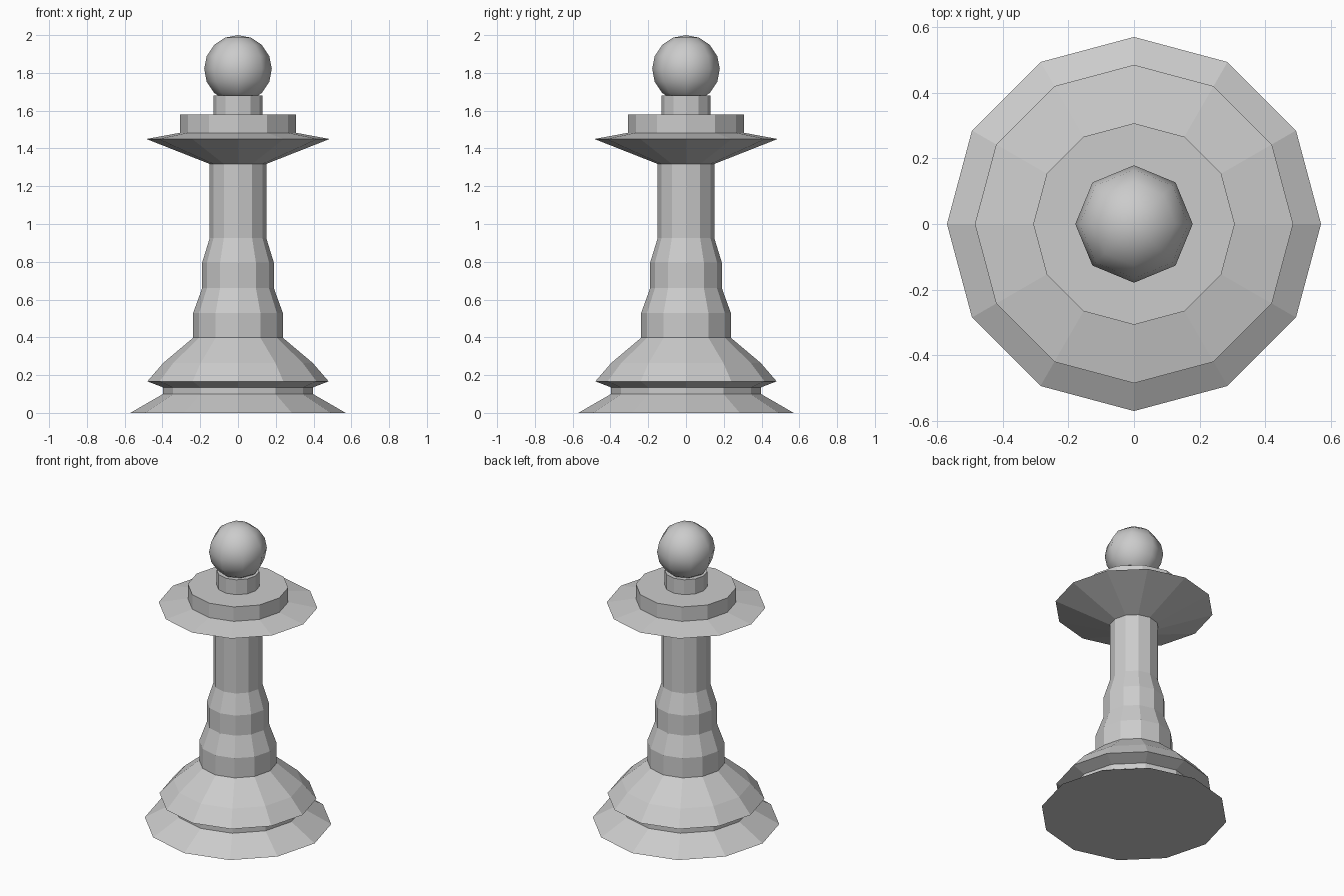
import bpy, bmesh
from math import cos, sin, pi

if "Cube" in bpy.data.objects:
    bpy.data.objects.remove(bpy.data.objects["Cube"])

SIDES = 12

# Turned body: (radius, height) profile from the foot to the collar
PROFILE = [
    (0.57, 0.0), (0.397, 0.10), (0.397, 0.135),               # foot
    (0.48, 0.167), (0.395, 0.265), (0.237, 0.398),            # bell base
    (0.237, 0.53), (0.19, 0.66), (0.19, 0.795),               # stepped stem
    (0.15, 0.925), (0.15, 1.318),                             # shaft
    (0.485, 1.45), (0.307, 1.483), (0.307, 1.58),             # flared disc
    (0.13, 1.58), (0.13, 1.68),                               # neck
]


def lathe(name, profile, sides):
    bm = bmesh.new()
    rings = [[bm.verts.new((r * cos(2 * pi * i / sides), r * sin(2 * pi * i / sides), z))
              for i in range(sides)] for r, z in profile]
    for a, b in zip(rings, rings[1:]):
        for i in range(sides):
            j = (i + 1) % sides
            bm.faces.new((a[i], a[j], b[j], b[i]))
    bm.faces.new(rings[0][::-1])
    bm.faces.new(rings[-1])
    mesh = bpy.data.meshes.new(name)
    bm.to_mesh(mesh)
    bm.free()
    obj = bpy.data.objects.new(name, mesh)
    bpy.context.collection.objects.link(obj)
    return obj


lathe("turned_body", PROFILE, SIDES)

# Ball on top, low-poly but smooth shaded
bpy.ops.mesh.primitive_uv_sphere_add(segments=8, ring_count=8, radius=0.179,
                                     location=(0, 0, 1.821))
ball = bpy.context.object
ball.name = "top_ball"
bpy.ops.object.shade_smooth()
